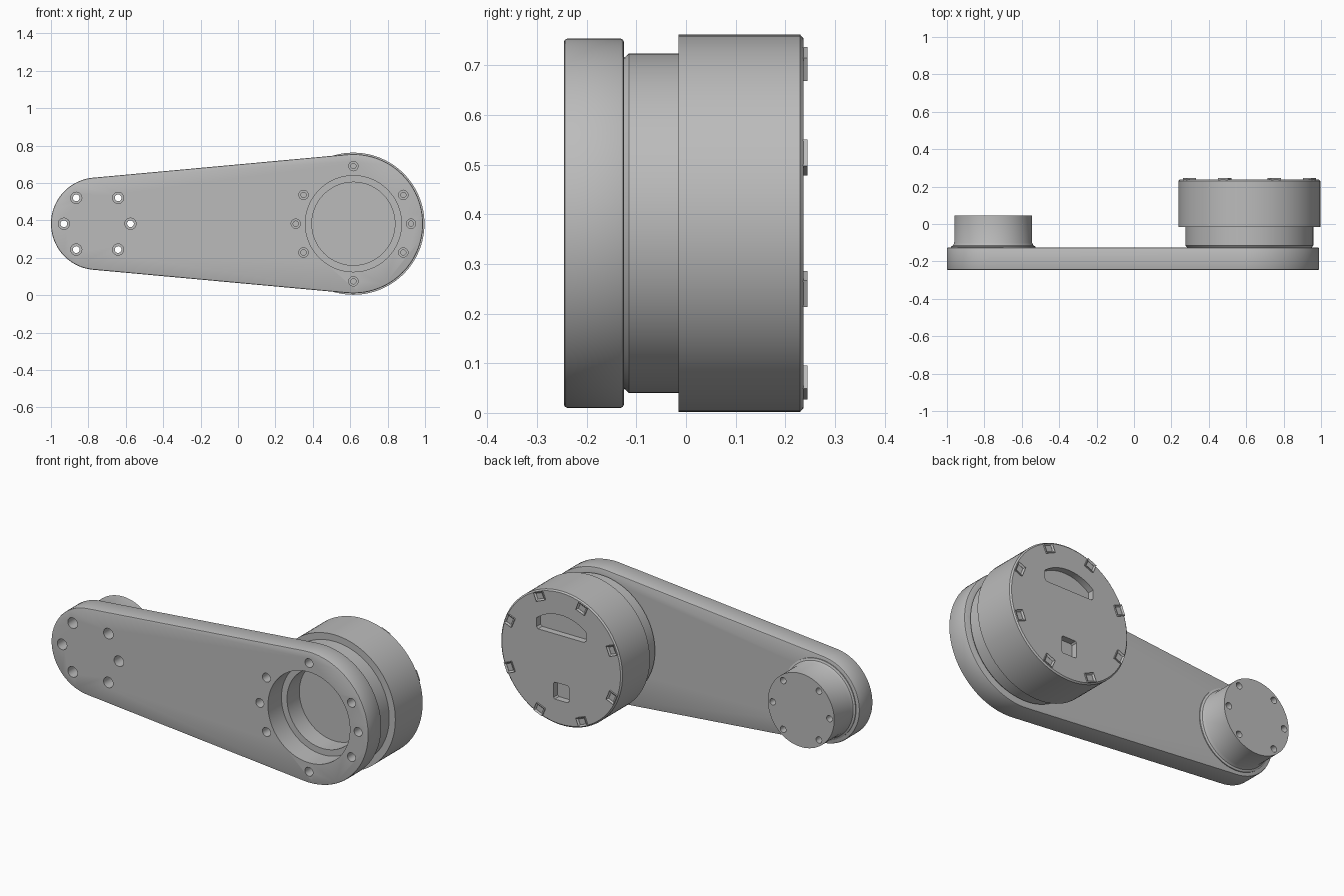
import bpy, bmesh
from math import sin, cos, pi, tau, asin, sqrt, radians
from mathutils import Matrix, Vector

if "Cube" in bpy.data.objects:
    bpy.data.objects.remove(bpy.data.objects["Cube"])

MID = 0.382            # height of both axes
BIG, SMALL = 0.617, -0.753   # x of motor axis and of output axis

metal = bpy.data.materials.new("machined grey")
metal.use_nodes = True
grey = (0.5, 0.5, 0.5, 1)
metal.diffuse_color = grey
metal.node_tree.nodes["Principled BSDF"].inputs["Base Color"].default_value = grey


def add_lathe(bm, x, z, profile, segments=96):
    """Spin (radius, y) points around an axis parallel to y."""
    rings = [[bm.verts.new((x + r * cos(tau * i / segments), y, z + r * sin(tau * i / segments)))
              for r, y in profile] for i in range(segments)]
    count = len(profile)
    steps = count if profile[0][0] > 0 else count - 1
    for a, b in zip(rings, rings[1:] + rings[:1]):
        for k in range(steps):
            n = (k + 1) % count
            bm.faces.new((a[k], a[n], b[n], b[k]))
    bmesh.ops.remove_doubles(bm, verts=bm.verts, dist=1e-6)


def add_prism(bm, outline, y0, y1):
    """Extrude an (x, z) outline from y0 to y1."""
    front = [bm.verts.new((x, y0, z)) for x, z in outline]
    back = [bm.verts.new((x, y1, z)) for x, z in outline]
    bm.faces.new(front)
    bm.faces.new(back[::-1])
    for i in range(len(outline)):
        j = (i + 1) % len(outline)
        bm.faces.new((front[i], back[i], back[j], front[j]))


def finish(bm, name):
    bmesh.ops.recalc_face_normals(bm, faces=bm.faces)
    mesh = bpy.data.meshes.new(name)
    bm.to_mesh(mesh)
    bm.free()
    mesh.materials.append(metal)
    obj = bpy.data.objects.new(name, mesh)
    bpy.context.collection.objects.link(obj)
    return obj


def activate(obj):
    bpy.ops.object.select_all(action='DESELECT')
    obj.select_set(True)
    bpy.context.view_layer.objects.active = obj


def cut(obj, cutter):
    activate(obj)
    mod = obj.modifiers.new("cut", 'BOOLEAN')
    mod.operation, mod.solver, mod.object = 'DIFFERENCE', 'EXACT', cutter
    bpy.ops.object.modifier_apply(modifier=mod.name)


def smooth(obj):
    activate(obj)
    bpy.ops.object.shade_smooth_by_angle(angle=radians(30))


def arc(x, r, a0, a1, n):
    return [(x + r * cos(a0 + (a1 - a0) * i / n), MID + r * sin(a0 + (a1 - a0) * i / n))
            for i in range(n + 1)]


# Tapered arm plate with softened edges
R_BIG, R_SMALL = 0.372, 0.247
tilt = pi / 2 + asin((R_BIG - R_SMALL) / (BIG - SMALL))
bm = bmesh.new()
add_prism(bm, arc(BIG, R_BIG, -tilt, tilt, 64) + arc(SMALL, R_SMALL, tilt, tau - tilt, 48),
          -0.246, -0.125)
arm = finish(bm, "arm_plate")
activate(arm)
bevel = arm.modifiers.new("edge", 'BEVEL')
bevel.width, bevel.segments, bevel.angle_limit = 0.007, 2, radians(40)
bpy.ops.object.modifier_apply(modifier=bevel.name)

# Output boss with flared foot
bm = bmesh.new()
add_lathe(bm, SMALL, MID, [(0, -0.125), (0.226, -0.125), (0.226, -0.12), (0.215, -0.115),
                           (0.208, -0.1), (0.208, 0.045), (0, 0.045)])
boss = finish(bm, "output_boss")

# Motor neck ring
bm = bmesh.new()
add_lathe(bm, BIG, MID, [(0.222, -0.125), (0.333, -0.125), (0.342, -0.115),
                         (0.342, -0.015), (0.222, -0.015)])
neck = finish(bm, "motor_neck")

# Motor housing with chamfered rear cover
bm = bmesh.new()
add_lathe(bm, BIG, MID, [(0, -0.015), (0.38, -0.015), (0.38, 0.23), (0.372, 0.237), (0, 0.237)])
housing = finish(bm, "motor_housing")

# Opening through the arm and counterbored motor screw holes
bm = bmesh.new()
add_lathe(bm, BIG, MID, [(0, -0.3), (0.257, -0.3), (0.257, -0.1), (0, -0.1)])
opening = finish(bm, "opening_cutter")
bm = bmesh.new()
for deg in (0, 30, 90, 150, 180, 210, 270, 330):
    a = radians(deg)
    add_lathe(bm, BIG + 0.308 * cos(a), MID + 0.308 * sin(a),
              [(0, -0.3), (0.025, -0.3), (0.025, -0.19), (0.014, -0.19), (0.014, -0.08), (0, -0.08)], 24)
motor_holes = finish(bm, "motor_hole_cutter")

# Counterbored through holes at the output end
bm = bmesh.new()
for deg in (0, 51, 129, 180, 231, 309):
    a = radians(deg)
    add_lathe(bm, SMALL + 0.178 * cos(a), MID + 0.178 * sin(a),
              [(0, -0.3), (0.03, -0.3), (0.03, -0.18), (0.018, -0.18), (0.018, 0.1), (0, 0.1)], 24)
output_holes = finish(bm, "output_hole_cutter")

# Rear cover pockets: an arched slot and a square socket
bm = bmesh.new()
end = asin(0.155 / 0.245)
slot = arc(BIG, 0.245, pi / 2 - end, pi / 2 + end, 20)
slot += [(BIG - 0.155, MID + 0.14), (BIG - 0.145, MID + 0.13),
         (BIG + 0.145, MID + 0.13), (BIG + 0.155, MID + 0.14)]
add_prism(bm, slot, 0.2, 0.3)
socket = [(BIG + sx * dx, MID - 0.192 + sz * dz) for sx, sz, dx, dz in
          ((1, 1, 0.048, 0.04), (1, 1, 0.04, 0.048), (-1, 1, 0.04, 0.048), (-1, 1, 0.048, 0.04),
           (-1, -1, 0.048, 0.04), (-1, -1, 0.04, 0.048), (1, -1, 0.04, 0.048), (1, -1, 0.048, 0.04))]
add_prism(bm, socket, 0.2, 0.3)
pockets = finish(bm, "pocket_cutter")

for obj, cutter in ((arm, opening), (arm, motor_holes), (neck, motor_holes),
                    (arm, output_holes), (boss, output_holes), (housing, pockets)):
    cut(obj, cutter)
for cutter in (opening, motor_holes, output_holes, pockets):
    bpy.data.objects.remove(cutter)

# Eight hollow clips around the rear cover
bm = bmesh.new()
for i in range(8):
    turn = Matrix.Translation((BIG, 0, MID)) @ Matrix.Rotation(tau * (i + 0.5) / 8, 4, 'Y')
    place = turn @ Matrix.Translation((0.347, 0.232, 0)) @ Matrix.Diagonal((0.05, 0.026, 0.058, 1))
    verts = bmesh.ops.create_cube(bm, size=1, matrix=place)["verts"]
    faces = {f for v in verts for f in v.link_faces}
    rear = max(faces, key=lambda f: f.calc_center_median().y)
    bmesh.ops.inset_individual(bm, faces=[rear], thickness=0.013)
    bmesh.ops.translate(bm, verts=rear.verts, vec=(0, -0.007, 0))
    hole = bmesh.ops.extrude_discrete_faces(bm, faces=[rear])["faces"][0]
    bmesh.ops.translate(bm, verts=hole.verts, vec=(0, -0.001, 0))
clips = finish(bm, "cover_clips")

for obj in (arm, boss, neck, housing):
    smooth(obj)
